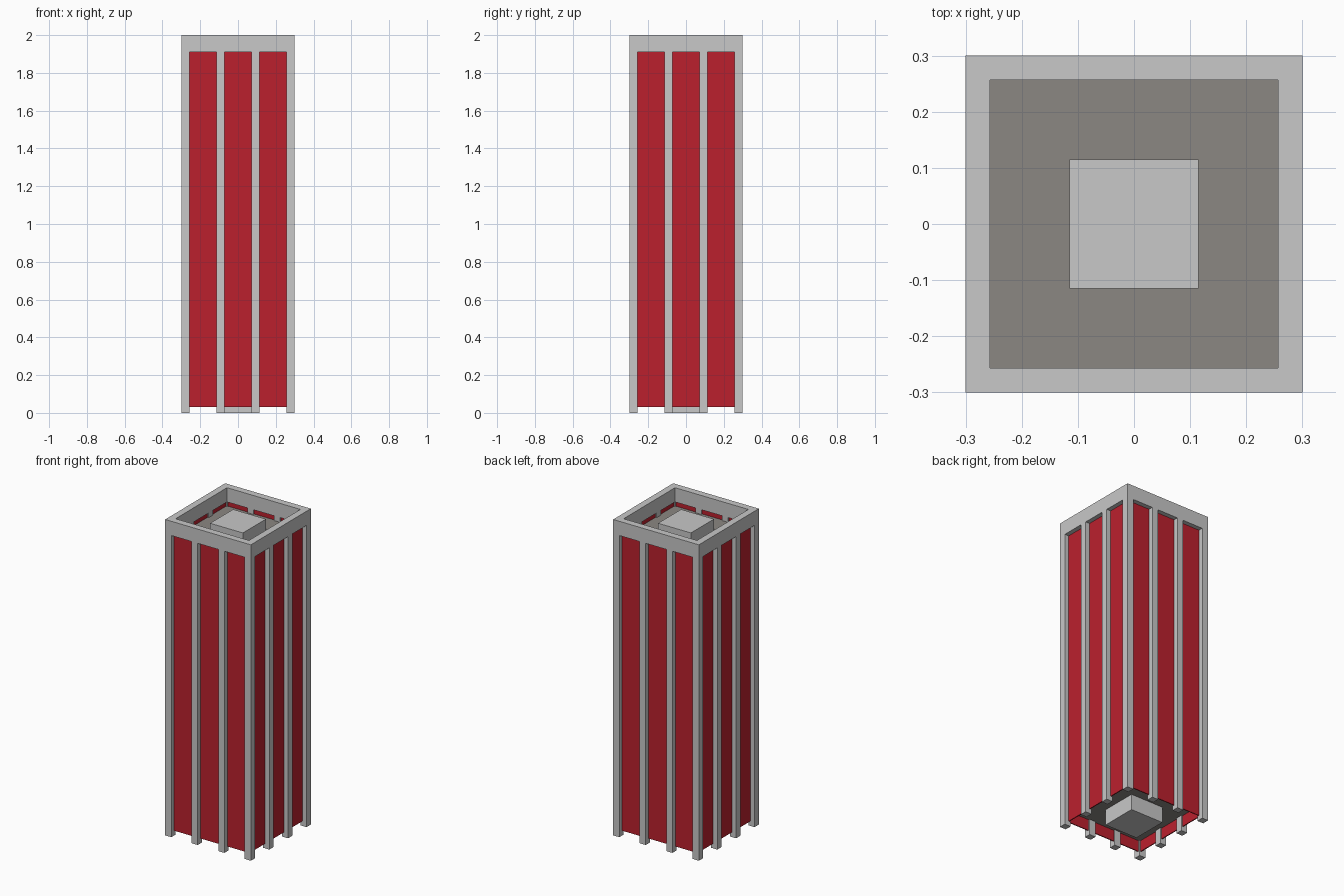
import bpy
import bmesh
from math import pi
from mathutils import Matrix, Vector

if "Cube" in bpy.data.objects:
    bpy.data.objects.remove(bpy.data.objects["Cube"])

H = 0.30        # half width of the tower
IN = 0.257      # inner face of the frame
BAND = 1.91     # underside of the top band


def material(name, rgb):
    m = bpy.data.materials.new(name)
    m.diffuse_color = (*rgb, 1.0)
    m.use_nodes = True
    m.node_tree.nodes["Principled BSDF"].inputs["Base Color"].default_value = m.diffuse_color
    return m


GREY = material("light grey", (0.58, 0.58, 0.58))
RED = material("red", (0.50, 0.0145, 0.027))
ROOF = material("warm grey", (0.258, 0.242, 0.223))


def boxes(name, spans, mat, turns=1):
    """One object from (x0, x1, y0, y1, z0, z1) boxes, repeated every 90 degrees."""
    bm = bmesh.new()
    for t in range(turns):
        rot = Matrix.Rotation(t * pi / 2, 4, 'Z')
        for x0, x1, y0, y1, z0, z1 in spans:
            centre = Vector((x0 + x1, y0 + y1, z0 + z1)) / 2
            size = Matrix.Diagonal((x1 - x0, y1 - y0, z1 - z0, 1))
            bmesh.ops.create_cube(bm, size=1, matrix=rot @ Matrix.Translation(centre) @ size)
    me = bpy.data.meshes.new(name)
    bm.to_mesh(me)
    bm.free()
    me.materials.append(mat)
    ob = bpy.data.objects.new(name, me)
    bpy.context.collection.objects.link(ob)
    return ob


# Grey frame: top band and upright posts
boxes("top_band", [(-H, IN, -H, -IN, BAND, 2.0)], GREY, 4)
boxes("corner_posts", [(-H, -IN, -H, -IN, 0, BAND)], GREY, 4)
boxes("middle_posts", [(-0.115, -0.072, -H, -IN, 0, BAND),
                       (0.072, 0.115, -H, -IN, 0, BAND)], GREY, 4)

# Red panels set back between the posts
edges = [(-IN, -0.115), (-0.072, 0.072), (0.115, IN)]
boxes("red_panels", [(a, b, -0.271, -0.265, 0.03, BAND) for a, b in edges], RED, 4)

# Roof and lowest floor
boxes("roof_slab", [(-0.265, 0.265, -0.265, 0.265, 1.86, 1.88)], ROOF)
boxes("floor_slab", [(-0.265, 0.265, -0.265, 0.265, 0.10, 0.12)], ROOF)

# Central core, from the ground to above the roof
boxes("core", [(-0.115, 0.115, -0.115, 0.115, 0, 1.955)], GREY)
